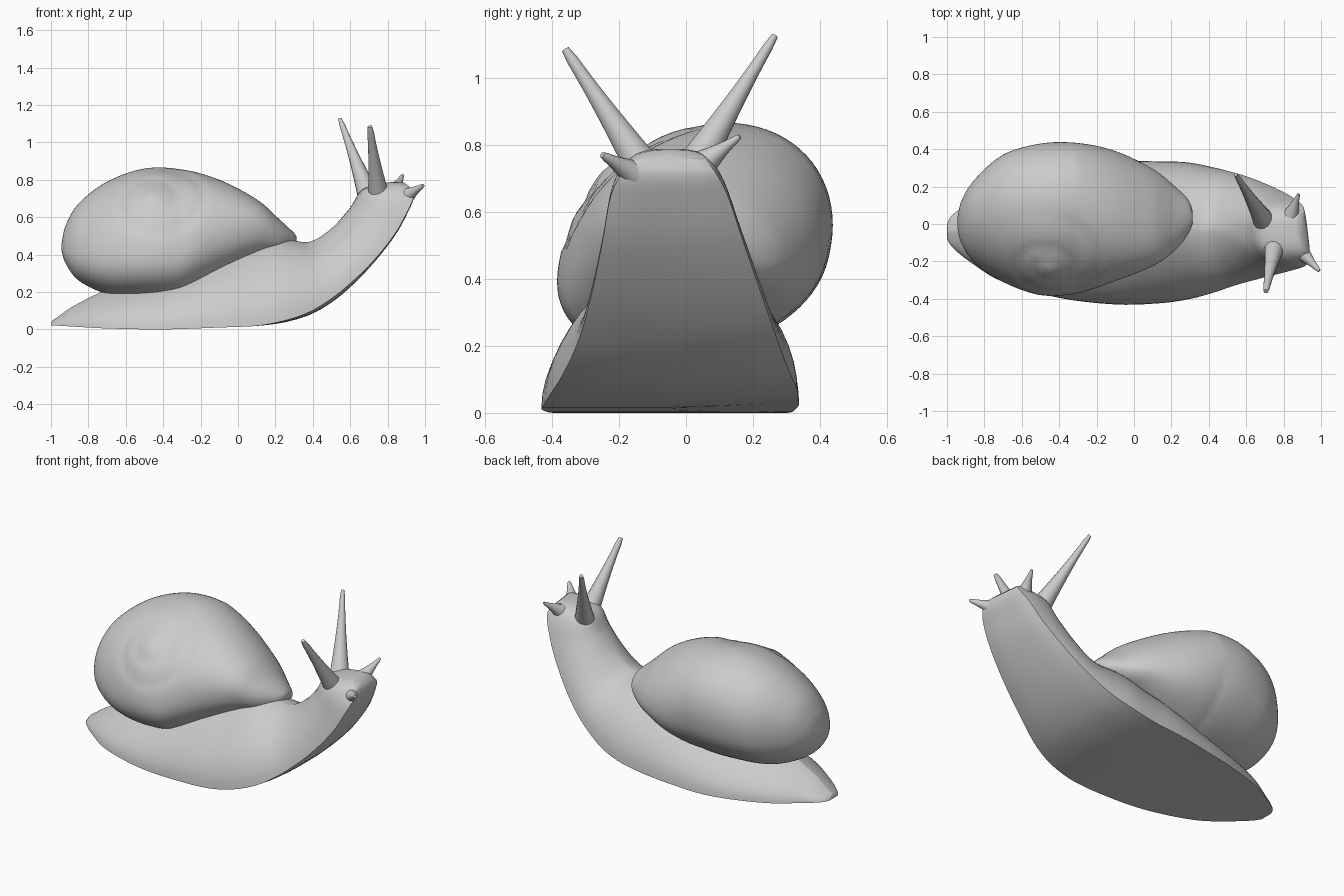
import bpy
import bmesh
import math
from mathutils import Vector

if "Cube" in bpy.data.objects:
    bpy.data.objects.remove(bpy.data.objects["Cube"], do_unlink=True)

# Single clay colour
clay = bpy.data.materials.new("clay_grey")
clay.use_nodes = True
clay.diffuse_color = (0.6, 0.6, 0.6, 1)
clay.node_tree.nodes["Principled BSDF"].inputs["Base Color"].default_value = clay.diffuse_color


def clamp(value):
    return min(max(value, 0), 1)


def smooth_rows(rows, steps):
    """Fill in a smooth curve through every row of section values."""
    result = []
    last = len(rows) - 1
    for i in range(last):
        before, start = rows[max(i - 1, 0)], rows[i]
        end, after = rows[i + 1], rows[min(i + 2, last)]
        for k in range(steps):
            t = k / steps
            result.append([
                b + t * ((c - a) + t * ((2 * a - 5 * b + 4 * c - d) + t * (3 * (b - c) + d - a))) / 2
                for a, b, c, d in zip(before, start, end, after)])
    return result + [rows[last]]


def loft(name, rings, angle):
    """Skin closed rings of points and cap both ends."""
    bm = bmesh.new()
    loops = [[bm.verts.new(p) for p in ring] for ring in rings]
    count = len(loops[0])
    for one, two in zip(loops, loops[1:]):
        for j in range(count):
            k = (j + 1) % count
            bm.faces.new((one[j], one[k], two[k], two[j]))
    for loop in (loops[0], loops[-1]):
        centre = bm.verts.new(sum((v.co for v in loop), Vector()) / count)
        for j in range(count):
            bm.faces.new((loop[j], loop[(j + 1) % count], centre))
    bmesh.ops.recalc_face_normals(bm, faces=bm.faces)
    mesh = bpy.data.meshes.new(name)
    bm.to_mesh(mesh)
    bm.free()
    obj = bpy.data.objects.new(name, mesh)
    bpy.context.collection.objects.link(obj)
    mesh.materials.append(clay)
    bpy.ops.object.select_all(action="DESELECT")
    obj.select_set(True)
    bpy.context.view_layer.objects.active = obj
    bpy.ops.object.shade_smooth_by_angle(angle=math.radians(angle))


# Body sections: sole x, sole z, crest x, crest z, right edge y, left edge y
body_rows = [
    (-1, .02, -.995, .045, -.08, 0),
    (-.97, .02, -.96, .07, -.125, .05),
    (-.88, .015, -.87, .13, -.2, .11),
    (-.7, .005, -.68, .22, -.31, .21),
    (-.4, 0, -.4, .3, -.395, .3),
    (-.1, .01, -.1, .42, -.43, .335),
    (.12, .02, .1, .48, -.425, .335),
    (.28, .045, .22, .49, -.405, .33),
    (.42, .095, .3, .475, -.37, .305),
    (.56, .19, .39, .47, -.325, .27),
    (.7, .33, .5, .54, -.285, .225),
    (.83, .5, .6, .65, -.25, .17),
    (.905, .64, .67, .75, -.225, .125),
    (.93, .71, .8, .785, -.19, .09),
    (.92, .75, .88, .785, -.15, .06),
]


def body_ring(row):
    """Sole with sloping flanks; rounder neck and squarer, turned head."""
    sx, sz, tx, tz, right, left = row
    head = clamp((sx - .6) / .32)
    rim = .05 * clamp((sx - .1) / .4)
    power = 1.7 - .35 * clamp((sx - .1) / .3) - .7 * head
    tilt = .02 * clamp((sx + .3) / .4) * (1 - head)
    middle, half = (left + right) / 2, (left - right) / 2

    def place(side, up):
        return Vector((sx + (tx - sx) * up - .12 * head * side * half,
                       middle + side * half,
                       sz + (tz - sz) * up + tilt * max(side, 0)))

    points = []
    for i in range(33):
        u = math.pi * i / 32
        side = math.copysign(abs(math.cos(u)) ** power, math.cos(u))
        points.append(place(side, rim + (1 - rim) * math.sin(u)))
    # Sole points between the two edges
    for k in range(1, 10):
        side = k / 5 - 1
        points.append(place(side, rim * side ** 4))
    return points


loft("body", [body_ring(r) for r in smooth_rows(body_rows, 5)], 45)

# Shell sections: x, bottom z, top z, right y, left y
shell_rows = [
    (-.943, .42, .46, -.03, .04),
    (-.92, .35, .56, -.11, .13),
    (-.85, .26, .675, -.21, .24),
    (-.7, .19, .79, -.31, .37),
    (-.5, .17, .86, -.38, .43),
    (-.3, .18, .855, -.37, .433),
    (-.1, .25, .8, -.305, .39),
    (.1, .34, .695, -.225, .295),
    (.22, .38, .59, -.14, .2),
    (.29, .42, .525, -.05, .13),
    (.312, .45, .5, 0, .07),
]
apex = Vector((-.45, -.24, .71))
axis = Vector((0, -.65, .75)).normalized()
across = Vector((1, 0, 0))
upward = axis.cross(across)


def coil(point):
    """Press a shallow spiral seam around the apex and raise its tip."""
    offset = point - apex
    if offset.dot(axis) < -.25:
        return point
    x, y = offset.dot(across), offset.dot(upward)
    radius = math.hypot(x, y) + .001
    phase = math.log(radius / .26) / math.log(2.2) - math.atan2(y, x) / math.tau
    gap = abs(phase - round(phase))
    fade = clamp((.36 - radius) / .12) * clamp(radius / .1)
    seam = .009 * fade * math.exp(-(gap / .14) ** 2)
    tip = .015 * math.exp(-(radius / .07) ** 2)
    return point + axis * (tip - seam)


def shell_ring(row):
    """Leaning oval, fuller below its middle; the lean reverses at the mouth."""
    x, bottom, top, right, left = row
    lean = .22 - .5 * clamp((x + .3) / .45)
    waist = bottom + .44 * (top - bottom)
    ring = []
    for i in range(80):
        t = math.tau * i / 80
        rise = math.sin(t + lean)
        if rise > 0:
            z = waist + rise * (top - waist)
        else:
            z = waist - (-rise) ** .85 * (waist - bottom)
        ring.append(coil(Vector((
            x, (left + right) / 2 + math.cos(t) * (left - right) / 2, z))))
    return ring


loft("shell", [shell_ring(r) for r in smooth_rows(shell_rows, 9)], 60)


def tentacle(name, base, tip, thick, thin):
    """Tapered stalk with a flared root and a rounded end."""
    base, tip = Vector(base), Vector(tip)
    direction = (tip - base).normalized()
    u = direction.orthogonal().normalized()
    v = direction.cross(u)
    rings = []
    for k in range(13):
        t = k / 12
        radius = thin + (thick - thin) * (1 - t) ** 1.5
        if k == 12:
            radius *= .7
        centre = base.lerp(tip, t)
        rings.append([centre + radius * (u * math.cos(a) + v * math.sin(a))
                      for a in (math.tau * j / 14 for j in range(14))])
    loft(name, rings, 50)


# Long eye stalks and short feelers
tentacle("left_eye_stalk", (.7, .01, .71), (.545, .265, 1.125), .06, .014)
tentacle("right_eye_stalk", (.755, -.1, .69), (.705, -.36, 1.085), .062, .017)
tentacle("left_feeler", (.83, .02, .72), (.88, .16, .825), .06, .01)
tentacle("right_feeler", (.85, -.1, .68), (.99, -.25, .77), .075, .012)
